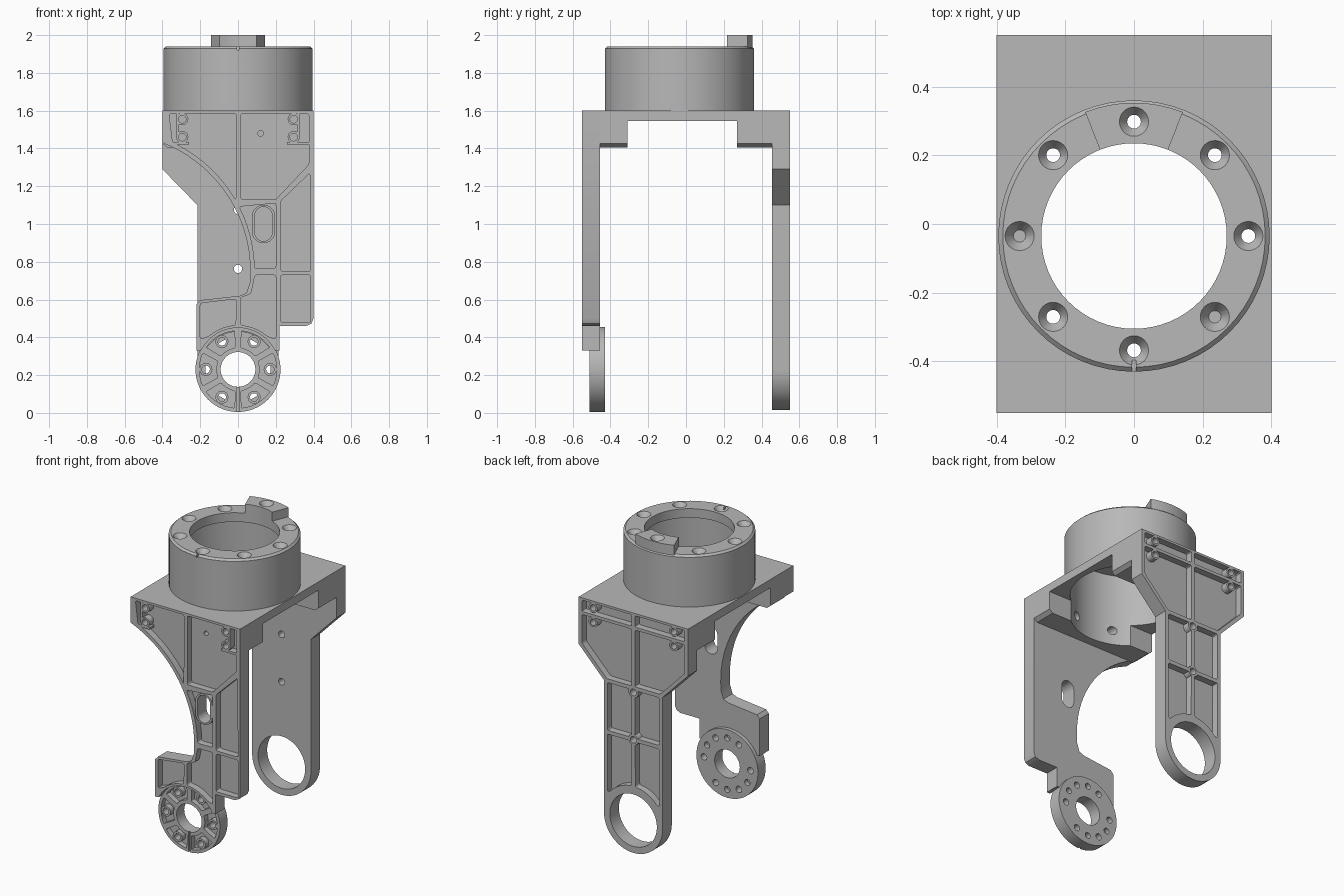
import bpy, bmesh
from math import sin, cos, radians, pi
from mathutils import Matrix

old = bpy.data.objects.get("Cube")
if old:
    bpy.data.objects.remove(old, do_unlink=True)

grey = bpy.data.materials.new("machined grey")
grey.use_nodes = True
tone = (0.48, 0.48, 0.48, 1)
grey.diffuse_color = tone
grey.node_tree.nodes["Principled BSDF"].inputs["Base Color"].default_value = tone


def make(name, bm):
    bmesh.ops.recalc_face_normals(bm, faces=bm.faces[:])
    mesh = bpy.data.meshes.new(name)
    bm.to_mesh(mesh)
    bm.free()
    mesh.materials.append(grey)
    obj = bpy.data.objects.new(name, mesh)
    bpy.context.collection.objects.link(obj)
    return obj


def prism(name, points, y0, y1, corner=0):
    """Extrude an x-z outline along y, with optional rounded corners."""
    bm = bmesh.new()
    bm.faces.new([bm.verts.new((x, y0, z)) for x, z in points])
    if corner:
        bmesh.ops.bevel(bm, geom=bm.verts[:], offset=corner, segments=3,
                        profile=0.5, affect='VERTICES', clamp_overlap=True)
    ext = bmesh.ops.extrude_face_region(bm, geom=bm.faces[:])
    new = [v for v in ext["geom"] if isinstance(v, bmesh.types.BMVert)]
    bmesh.ops.translate(bm, verts=new, vec=(0, y1 - y0, 0))
    return make(name, bm)


def arc(cx, cz, r, a0, a1, n):
    return [(cx + r * cos(radians(a0 + (a1 - a0) * i / n)),
             cz + r * sin(radians(a0 + (a1 - a0) * i / n))) for i in range(n + 1)]


def disc(name, cx, cz, r, y0, y1, n=24):
    return prism(name, arc(cx, cz, r, 0, 360, n)[:-1], y0, y1)


def cone(name, x, y, z0, z1, r0, r1, n=24):
    bm = bmesh.new()
    bmesh.ops.create_cone(bm, cap_ends=True, segments=n, radius1=r0, radius2=r1, depth=z1 - z0,
                          matrix=Matrix.Translation((x, y, (z0 + z1) / 2)))
    return make(name, bm)


def box(name, x0, x1, y0, y1, z0, z1):
    return prism(name, [(x0, z0), (x1, z0), (x1, z1), (x0, z1)], y0, y1)


def combine(target, tool, operation='DIFFERENCE'):
    """Apply a boolean and discard the tool."""
    mod = target.modifiers.new("shape", 'BOOLEAN')
    mod.operation, mod.solver, mod.object = operation, 'EXACT', tool
    bpy.context.view_layer.update()
    graph = bpy.context.evaluated_depsgraph_get()
    mesh = bpy.data.meshes.new_from_object(target.evaluated_get(graph))
    target.modifiers.clear()
    target.data = mesh
    bpy.data.objects.remove(tool, do_unlink=True)


def add(target, tool):
    combine(target, tool, 'UNION')


def stadium(x, z, r, half):
    return arc(x, z + half, r, 0, 180, 10) + arc(x, z - half, r, 180, 360, 10)


def screw_bosses(leg, face, floor, back):
    """Two bosses in each upper corner, with blind screw holes."""
    for x in (-0.295, 0.295):
        for z in (1.555, 1.46):
            add(leg, disc("boss", x, z, 0.032, face, back))
            combine(leg, disc("hole", x, z, 0.02, face * 1.1, floor))


# Front leg: swept outline with ribbed pockets
FACE, FLOOR, BACK = -0.55, -0.505, -0.455
SX, SZ, SWEEP = -0.664, 0.75, 0.729
outline = [(0.4, 1.6), (-0.4, 1.6)] + arc(SX, SZ, SWEEP, 68.8, -5, 20)
outline += [(0.045, 0.635), (0.01, 0.62), (-0.2, 0.597), (-0.22, 0.575), (-0.22, 0.33),
            (0.22, 0.33), (0.22, 0.46), (0.36, 0.46), (0.388, 0.472), (0.4, 0.5)]
front_leg = prism("front_leg", outline, FACE, BACK)
rim = SWEEP + 0.024
pockets = [
    [(-0.365, 1.585), (-0.01, 1.585)] + arc(SX, SZ, rim, 30, 65, 7),
    [(0.015, 1.585), (0.375, 1.585), (0.375, 1.315), (0.2, 1.13), (0.015, 1.13)],
    [(0.2, 1.11), (0.2, 0.765)] + arc(SX, SZ, rim, 1, 27, 6),
    [(0.225, 1.12), (0.38, 1.27), (0.385, 0.75), (0.225, 0.75)],
    [(0.225, 0.73), (0.385, 0.73), (0.385, 0.48), (0.225, 0.48)],
    [(0.09, 0.73), (0.2, 0.73), (0.2, 0.39)] + arc(0, 0.23, 0.235, 48, 87, 4)
    + [(0.012, 0.61), (0.07, 0.63)],
    [(-0.2, 0.58), (-0.01, 0.603)] + arc(0, 0.23, 0.235, 93, 132, 4) + [(-0.2, 0.39)],
]
for p in pockets:
    combine(front_leg, prism("pocket", p, -0.6, FLOOR, 0.012))
# Divider web beside the corner bosses
for s in (-1, 1):
    x = s * 0.32
    add(front_leg, box("web", x - 0.008, x + 0.008, FACE, BACK - 0.01, 1.45, 1.59))
    add(front_leg, box("web", min(s * 0.26, s * 0.375), max(s * 0.26, s * 0.375),
                       FACE, BACK - 0.01, 1.42, 1.435))
screw_bosses(front_leg, FACE, FLOOR, BACK - 0.01)
combine(front_leg, disc("pin_hole", 0.12, 1.48, 0.015, -0.6, -0.47))
add(front_leg, prism("slot_rim", stadium(0.135, 1.0, 0.062, 0.04), FACE, BACK - 0.01))
combine(front_leg, prism("slot", stadium(0.135, 1.0, 0.046, 0.045), -0.6, -0.4))
# Clear the seat for the hub
combine(front_leg, disc("hub_seat", 0, 0.23, 0.22, -0.6, -0.5, 48))
combine(front_leg, disc("hub_clear", 0, 0.23, 0.2, -0.6, -0.4, 48))

# Front hub: disc with six pocketed sectors and screw bosses
HZ = 0.23
hub = disc("front_hub", 0, HZ, 0.225, -0.51, -0.43, 64)
for a in range(0, 360, 60):
    sector = arc(0, HZ, 0.205, a - 25, a + 25, 6) + arc(0, HZ, 0.115, a + 22, a - 22, 4)
    combine(hub, prism("sector", sector, -0.6, -0.475, 0.006))
    x, z = 0.17 * cos(radians(a)), HZ + 0.17 * sin(radians(a))
    add(hub, disc("boss", x, z, 0.034, -0.51, -0.44))
    combine(hub, disc("hole", x, z, 0.021, -0.6, -0.4))
for a in (30, 90, 210, 270):
    x, z = 0.17 * cos(radians(a)), HZ + 0.17 * sin(radians(a))
    combine(hub, disc("blind_hole", x, z, 0.02, -0.46, -0.4))
combine(hub, disc("bore", 0, HZ, 0.092, -0.6, -0.4, 48))
combine(hub, box("split", -0.005, 0.005, -0.6, -0.5, -0.01, 0.16))

# Back leg: symmetric outline ending in a large eye
outline = [(-0.4, 1.6), (-0.4, 1.29), (-0.215, 1.1)] + arc(0, HZ, 0.215, 180, 360, 32)
outline += [(0.215, 1.1), (0.4, 1.29), (0.4, 1.6)]
back_leg = prism("back_leg", outline, 0.455, 0.55)
half_pockets = [
    [(0.012, 1.585), (0.375, 1.585), (0.375, 1.51), (0.012, 1.51)],
    [(0.012, 1.49), (0.375, 1.49), (0.375, 1.3), (0.195, 1.115), (0.012, 1.115)],
    [(0.012, 1.09), (0.19, 1.09), (0.19, 0.775), (0.012, 0.775)],
    [(0.012, 0.75), (0.19, 0.75), (0.19, 0.37)] + arc(0, HZ, 0.225, 40, 86, 5),
]
for s in (-1, 1):
    for p in half_pockets:
        combine(back_leg, prism("pocket", [(s * x, z) for x, z in p], 0.505, 0.6, 0.01))
screw_bosses(back_leg, 0.55, 0.505, 0.465)
for z in (1.075, 0.762):
    add(back_leg, disc("boss", 0, z, 0.036, 0.465, 0.55))
    combine(back_leg, disc("hole", 0, z, 0.022, 0.4, 0.6))
combine(back_leg, disc("eye", 0, HZ, 0.172, 0.4, 0.6, 64))

# Top plate with hanging end blocks, bored for the ring
CY = -0.035
plate = box("top_plate", -0.4, 0.4, -0.458, 0.458, 1.545, 1.6)
block = [(-0.4, 1.6), (-0.4, 1.425), (-0.375, 1.405), (0.375, 1.405), (0.4, 1.425), (0.4, 1.6)]
for y0, y1 in ((-0.458, -0.31), (0.27, 0.458)):
    add(plate, prism("end_block", block, y0, y1))
combine(plate, cone("bore", 0, CY, 1.3, 1.7, 0.36, 0.36, 64))
for x in (-0.138, 0.138):
    for y0, y1 in ((-0.44, -0.3), (0.22, 0.37)):
        combine(plate, disc("blind_hole", x, 1.5, 0.028, y0, y1))

# Ring: turned collar with an inner flange
profile = [(0.36, 1.6), (0.395, 1.6), (0.395, 1.928), (0.382, 1.94),
           (0.27, 1.94), (0.27, 1.88), (0.36, 1.88)]
bm = bmesh.new()
loop = [bm.verts.new((r, CY, z)) for r, z in profile]
edges = [bm.edges.new((loop[i - 1], loop[i])) for i in range(len(loop))]
bmesh.ops.spin(bm, geom=loop + edges, cent=(0, CY, 0), axis=(0, 0, 1),
               angle=2 * pi, steps=64, use_merge=True)
bmesh.ops.remove_doubles(bm, verts=bm.verts[:], dist=0.0001)
ring = make("ring_collar", bm)

# Locating tab on the back of the ring
bm = bmesh.new()
sector = arc(0, CY, 0.388, 68.5, 111.5, 8) + arc(0, CY, 0.27, 111.5, 68.5, 8)
base = bm.faces.new([bm.verts.new((x, y, 1.92)) for x, y in sector])
ext = bmesh.ops.extrude_face_region(bm, geom=[base])
top = [v for v in ext["geom"] if isinstance(v, bmesh.types.BMVert)]
bmesh.ops.translate(bm, verts=top, vec=(0, 0, 0.08))
add(ring, make("tab", bm))

# Countersunk screws around the flange, and the front index notch
for i in range(8):
    a = i * pi / 4
    x, y = 0.333 * cos(a), CY + 0.333 * sin(a)
    surface = 2.0 if i == 2 else 1.94
    combine(ring, cone("screw_hole", x, y, 1.8, 2.1, 0.02, 0.02))
    combine(ring, cone("countersink", x, y, surface - 0.035, surface + 0.005, 0.018, 0.046))
combine(ring, box("notch", -0.006, 0.006, -0.45, -0.395, 1.92, 1.96))

# Smooth the round surfaces, keep hard edges
bpy.ops.object.select_all(action='DESELECT')
for obj in (front_leg, hub, back_leg, plate, ring):
    obj.select_set(True)
    bpy.context.view_layer.objects.active = obj
bpy.ops.object.shade_smooth_by_angle(angle=radians(30))
